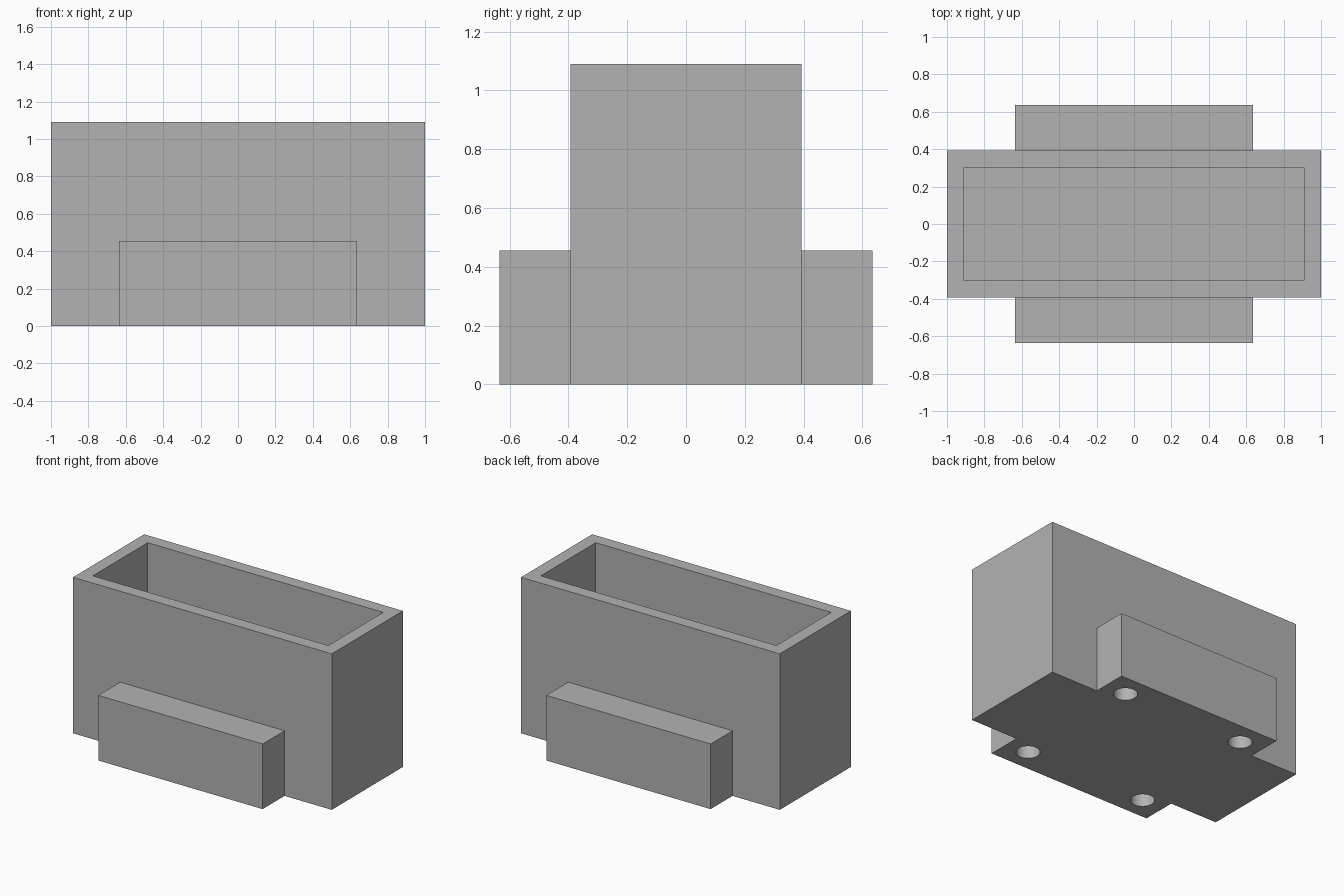
import bpy
from mathutils import Vector

default = bpy.data.objects.get("Cube")
if default:
    bpy.data.objects.remove(default, do_unlink=True)

# Overall sizes
HALF_X, HALF_Y, HEIGHT = 1.0, 0.393, 1.09
WALL = 0.09
FOOT_HALF, FOOT_HEIGHT = 0.635, 0.455
HOLE_X, HOLE_Y, HOLE_RADIUS, HOLE_DEPTH = 0.47, 0.476, 0.076, 0.27

grey = bpy.data.materials.new("plain grey")
grey.use_nodes = True
colour = (0.45, 0.45, 0.45, 1)
grey.diffuse_color = colour
grey.node_tree.nodes["Principled BSDF"].inputs["Base Color"].default_value = colour


def box(name, low, high):
    low, high = Vector(low), Vector(high)
    bpy.ops.mesh.primitive_cube_add(size=1, location=(low + high) / 2)
    obj = bpy.context.object
    obj.name = name
    obj.scale = high - low
    bpy.ops.object.transform_apply(location=True, rotation=False, scale=True)
    obj.data.materials.append(grey)
    return obj


def combine(target, tool, operation):
    """Apply a boolean and remove its helper."""
    mod = target.modifiers.new(operation.lower(), 'BOOLEAN')
    mod.operation = operation
    mod.solver = 'EXACT'
    mod.object = tool
    tool.hide_render = True
    bpy.context.view_layer.objects.active = target
    bpy.ops.object.modifier_apply(modifier=mod.name)
    bpy.data.objects.remove(tool, do_unlink=True)


# Tall box with a low foot block through front and back
planter = box("open_box_with_feet", (-HALF_X, -HALF_Y, 0), (HALF_X, HALF_Y, HEIGHT))
foot = box("foot_blocks", (-FOOT_HALF, -FOOT_HALF, 0), (FOOT_HALF, FOOT_HALF, FOOT_HEIGHT))
combine(planter, foot, 'UNION')

# Open cavity
cavity = box("cavity_cutter", (WALL - HALF_X, WALL - HALF_Y, WALL),
             (HALF_X - WALL, HALF_Y - WALL, HEIGHT + WALL))
combine(planter, cavity, 'DIFFERENCE')

# Blind round holes under the feet
for sx in (-1, 1):
    for sy in (-1, 1):
        bpy.ops.mesh.primitive_cylinder_add(vertices=48, radius=HOLE_RADIUS, depth=2 * HOLE_DEPTH,
                                            location=(sx * HOLE_X, sy * HOLE_Y, 0))
        hole = bpy.context.object
        hole.name = "hole_cutter"
        hole.data.materials.append(grey)
        combine(planter, hole, 'DIFFERENCE')

# Smooth hole walls, sharp box edges
bpy.ops.object.select_all(action='DESELECT')
planter.select_set(True)
bpy.context.view_layer.objects.active = planter
bpy.ops.object.shade_smooth_by_angle()
